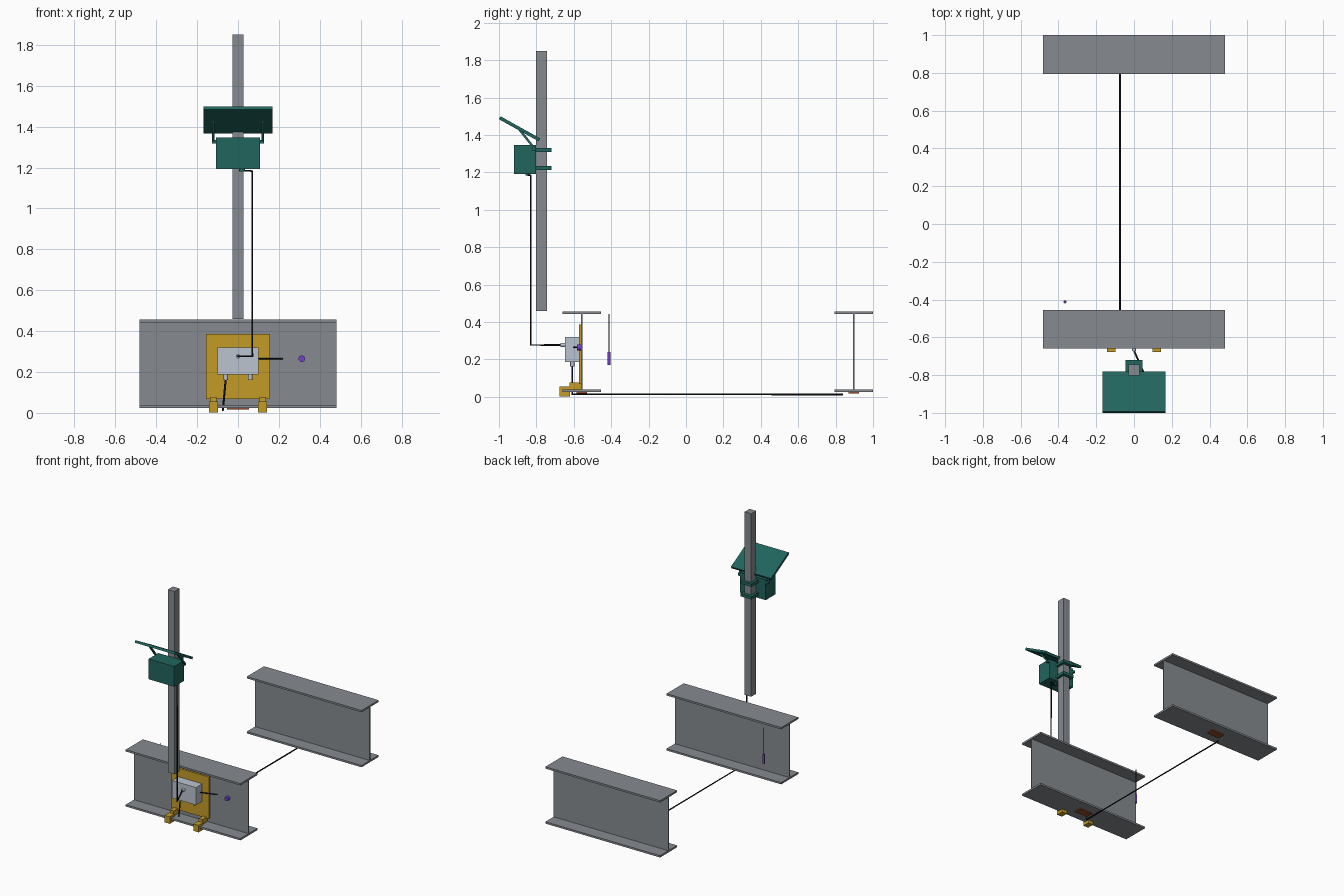
import bpy, bmesh
from math import radians, atan2
from mathutils import Vector

if "Cube" in bpy.data.objects:
    bpy.data.objects.remove(bpy.data.objects["Cube"])


def material(name, r, g, b):
    m = bpy.data.materials.new(name)
    m.diffuse_color = (r, g, b, 1)
    m.use_nodes = True
    m.node_tree.nodes["Principled BSDF"].inputs["Base Color"].default_value = m.diffuse_color
    return m


STEEL = material("steel", 0.24, 0.26, 0.28)
TEAL = material("teal", 0.015, 0.13, 0.11)
YELLOW = material("yellow", 0.55, 0.33, 0.02)
PALE = material("pale_grey", 0.5, 0.55, 0.63)
BLACK = material("black", 0.01, 0.01, 0.015)
PURPLE = material("purple", 0.17, 0.05, 0.6)
RUST = material("rust", 0.3, 0.07, 0.02)


def finish(name, bm, mat):
    bmesh.ops.recalc_face_normals(bm, faces=bm.faces[:])
    me = bpy.data.meshes.new(name)
    bm.to_mesh(me)
    bm.free()
    me.materials.append(mat)
    ob = bpy.data.objects.new(name, me)
    bpy.context.collection.objects.link(ob)
    return ob


def box(name, x, y, z, mat):
    """Box from (min, max) pairs."""
    bm = bmesh.new()
    bmesh.ops.create_cube(bm, size=1)
    for v in bm.verts:
        v.co = Vector([(p[0] + p[1]) / 2 + c * (p[1] - p[0])
                       for p, c in zip((x, y, z), v.co)])
    return finish(name, bm, mat)


def prism(name, profile, x0, x1, mat):
    """Extrude a (y, z) profile along x."""
    bm = bmesh.new()
    face = bm.faces.new([bm.verts.new((x0, y, z)) for y, z in profile])
    new = bmesh.ops.extrude_face_region(bm, geom=[face])["geom"]
    bmesh.ops.translate(bm, vec=(x1 - x0, 0, 0),
                        verts=[g for g in new if isinstance(g, bmesh.types.BMVert)])
    return finish(name, bm, mat)


def bar(name, a, b, half, mat):
    """Flat strip between two (y, z) points as a profile of 4 corners."""
    a, b = Vector(a), Vector(b)
    d = (b - a).normalized() * half
    n = Vector((-d.y, d.x))
    return [a + n, b + n, b - n, a - n]


def rod(name, a, b, r, mat, sides=16):
    a, b = Vector(a), Vector(b)
    bm = bmesh.new()
    bmesh.ops.create_cone(bm, cap_ends=True, segments=sides, radius1=r, radius2=r,
                          depth=(b - a).length)
    rot = (b - a).to_track_quat('Z', 'Y').to_matrix()
    bmesh.ops.rotate(bm, matrix=rot, verts=bm.verts[:])
    bmesh.ops.translate(bm, vec=(a + b) / 2, verts=bm.verts[:])
    ob = finish(name, bm, mat)
    for p in ob.data.polygons:
        p.use_smooth = len(p.vertices) == 4
    return ob


def cable(name, points, r=0.005):
    cu = bpy.data.curves.new(name, 'CURVE')
    cu.dimensions = '3D'
    cu.bevel_depth = r
    cu.bevel_resolution = 2
    cu.use_fill_caps = True
    sp = cu.splines.new('POLY')
    sp.points.add(len(points) - 1)
    for p, co in zip(sp.points, points):
        p.co = (*co, 1)
    cu.materials.append(BLACK)
    ob = bpy.data.objects.new(name, cu)
    bpy.context.collection.objects.link(ob)


# I-beams with a sensor patch under each
for label, yc in (("front", -0.5575), ("rear", 0.8975)):
    half = [(0.1025, 0.025), (0.1025, 0.039), (0.004, 0.039),
            (0.004, 0.443), (0.1025, 0.443), (0.1025, 0.457)]
    profile = [(yc + y, z) for y, z in half] + [(yc - y, z) for y, z in reversed(half)]
    prism(label + "_beam", profile, -0.482, 0.482, STEEL)
    box(label + "_strain_patch", (-0.055, 0.055), (yc - 0.028, yc + 0.028), (0.017, 0.025), RUST)

# Post and power enclosure
box("post", (-0.028, 0.028), (-0.802, -0.743), (0.46, 1.85), STEEL)
box("power_enclosure", (-0.108, 0.108), (-0.92, -0.803), (1.192, 1.346), TEAL)
for i, z in enumerate((1.223, 1.319)):
    zs = (z - 0.011, z + 0.011)
    box(f"post_clamp_back_{i}", (-0.046, 0.046), (-0.743, -0.72), zs, TEAL)
    for s in (-1, 1):
        xs = sorted((s * 0.028, s * 0.046))
        box(f"post_clamp_side_{i}_{s}", xs, (-0.805, -0.743), zs, TEAL)

# Solar panel and struts
prism("solar_panel", bar("", (-0.996, 1.492), (-0.784, 1.374), 0.009, TEAL), -0.168, 0.168, TEAL)
for s in (-1, 1):
    prism(f"panel_strut_{s}", bar("", (-0.89, 1.428), (-0.808, 1.325), 0.006, TEAL),
          s * 0.12 - 0.006, s * 0.12 + 0.006, TEAL)
    box(f"strut_foot_{s}", sorted((s * 0.105, s * 0.126)), (-0.82, -0.803), (1.318, 1.336), TEAL)

# Mounting plate with flange clamps
box("mounting_plate", (-0.156, 0.156), (-0.573, -0.5605), (0.068, 0.386), YELLOW)
for s in (-1, 1):
    x = s * 0.121
    box(f"clamp_jaw_{s}", (x - 0.022, x + 0.022), (-0.677, -0.621), (0.002, 0.055), YELLOW)
    box(f"clamp_arm_{s}", (x - 0.016, x + 0.016), (-0.622, -0.561), (0.036, 0.077), YELLOW)

# Logger box and cable glands
box("logger_box", (-0.1, 0.1), (-0.648, -0.572), (0.187, 0.32), PALE)
rod("front_gland", (0, -0.672, 0.277), (0, -0.646, 0.277), 0.011, PALE)
for s in (-1, 1):
    rod(f"bottom_gland_{s}", (s * 0.06, -0.608, 0.162), (s * 0.06, -0.608, 0.19), 0.011, PALE)
rod("enclosure_gland", (0.02, -0.845, 1.182), (0.02, -0.845, 1.193), 0.014, TEAL)

# Cables
cable("power_cable", [(0.02, -0.845, 1.185), (0.07, -0.83, 1.183),
                      (0.07, -0.83, 0.277), (0, -0.67, 0.277)])
cable("strain_cable", [(-0.06, -0.608, 0.165), (-0.074, -0.608, 0.013), (-0.074, 0.84, 0.013)])
cable("sensor_cable", [(0.1, -0.6, 0.265), (0.22, -0.562, 0.265)], 0.004)

# Sensors: button on the web and hanging probe
rod("button_sensor", (0.312, -0.584, 0.265), (0.312, -0.5605, 0.265), 0.016, PURPLE)
cable("probe_cable", [(-0.365, -0.412, 0.443), (-0.365, -0.412, 0.235)], 0.003)
rod("hanging_probe", (-0.365, -0.412, 0.17), (-0.365, -0.412, 0.24), 0.008, PURPLE)
